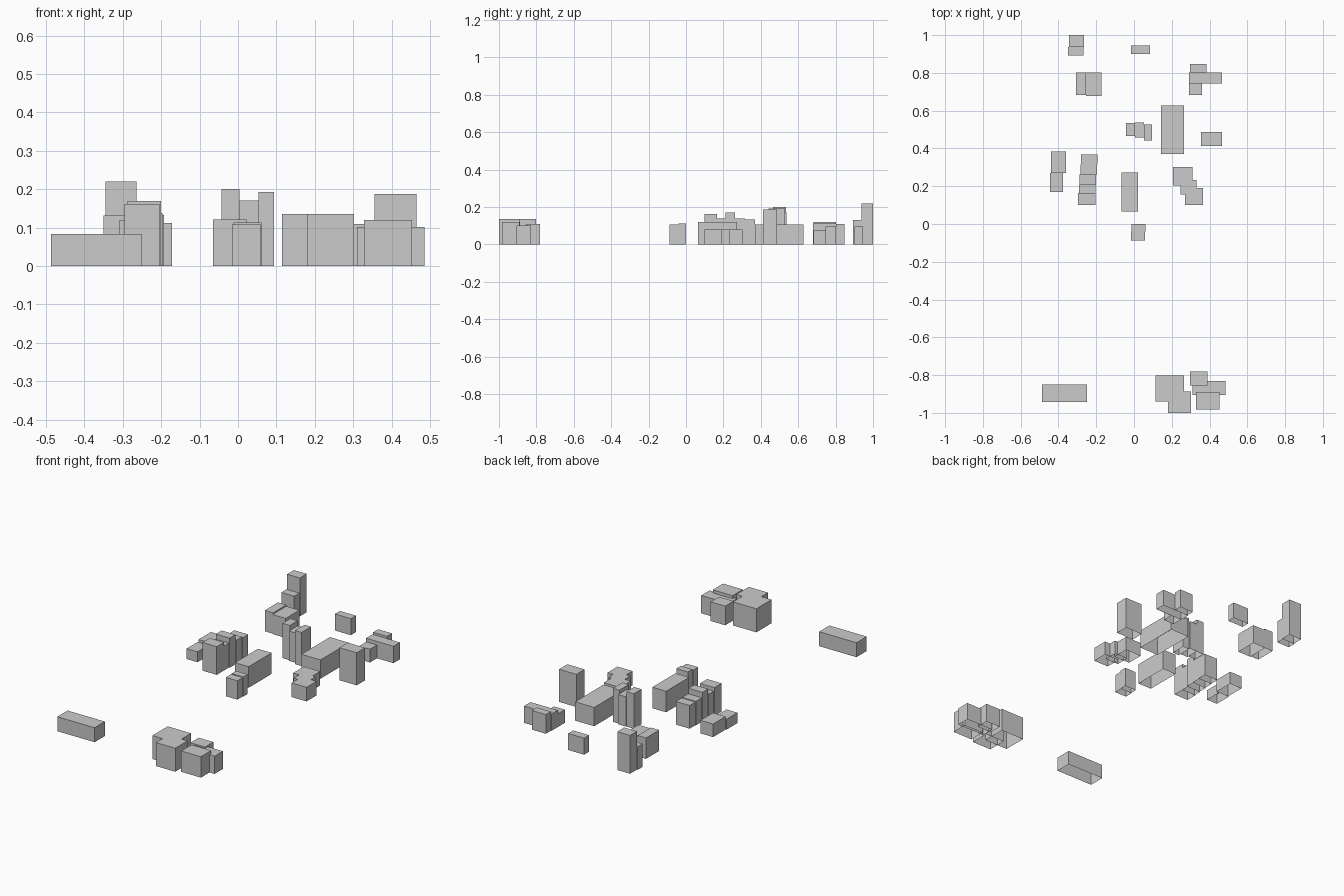
import bpy, bmesh
from mathutils import Matrix


def cluster(name, *boxes):
    """One object per building each: (x0, x1, y0, y1, height), walls and flat roof, no floor."""
    for i, (x0, x1, y0, y1, h) in enumerate(boxes):
        bm = bmesh.new()
        bmesh.ops.create_cube(bm, size=1)
        bmesh.ops.scale(bm, vec=(x1 - x0, y1 - y0, h), verts=bm.verts)
        bmesh.ops.translate(bm, vec=((x0 + x1) / 2, (y0 + y1) / 2, h / 2), verts=bm.verts)
        bm.normal_update()
        floor = [f for f in bm.faces if f.normal.z < -0.5]
        bmesh.ops.delete(bm, geom=floor, context='FACES_ONLY')
        label = name if len(boxes) == 1 else f"{name}_{i + 1}"
        me = bpy.data.meshes.new(label)
        bm.to_mesh(me)
        bm.free()
        bpy.context.collection.objects.link(bpy.data.objects.new(label, me))


# Far back: tower with lower annex, and a small shed
cluster("back_tower",
        (-0.345, -0.264, 0.938, 1.0, 0.22),
        (-0.35, -0.268, 0.892, 0.938, 0.132))
cluster("back_shed", (-0.015, 0.086, 0.90, 0.945, 0.095))

# Back left pair
cluster("back_left_house",
        (-0.308, -0.255, 0.683, 0.802, 0.12),
        (-0.255, -0.172, 0.678, 0.803, 0.112))

# Back right group of three
cluster("back_right_house",
        (0.296, 0.383, 0.803, 0.848, 0.11),
        (0.292, 0.465, 0.745, 0.803, 0.097),
        (0.292, 0.36, 0.682, 0.745, 0.076))

# Three slim towers in the middle
cluster("middle_tower",
        (-0.043, 0.004, 0.465, 0.535, 0.20),
        (0.004, 0.053, 0.457, 0.537, 0.171),
        (0.053, 0.094, 0.442, 0.528, 0.193))

# Long halls and a single block
cluster("right_hall", (0.143, 0.264, 0.37, 0.628, 0.108))
cluster("right_block", (0.355, 0.465, 0.412, 0.487, 0.187))
cluster("centre_hall", (-0.065, 0.022, 0.065, 0.273, 0.121))

# Stepped low houses, overlapping diagonally
cluster("stepped_house",
        (0.207, 0.31, 0.205, 0.302, 0.081),
        (0.245, 0.33, 0.155, 0.232, 0.081),
        (0.27, 0.365, 0.10, 0.19, 0.081))

# Low left houses
cluster("left_house",
        (-0.44, -0.36, 0.27, 0.383, 0.075),
        (-0.445, -0.376, 0.17, 0.27, 0.06))

# Terrace row
cluster("terrace",
        (-0.296, -0.205, 0.10, 0.165, 0.162),
        (-0.291, -0.205, 0.165, 0.21, 0.14),
        (-0.288, -0.20, 0.21, 0.263, 0.17),
        (-0.284, -0.197, 0.263, 0.316, 0.138),
        (-0.281, -0.193, 0.316, 0.368, 0.133))

# Small centre house
cluster("centre_house",
        (-0.016, 0.058, -0.088, -0.04, 0.108),
        (-0.012, 0.061, -0.04, 0.0, 0.113))

# Front row
cluster("front_left_hall", (-0.487, -0.25, -0.943, -0.85, 0.083))
cluster("front_block",
        (0.115, 0.264, -0.94, -0.802, 0.135),
        (0.18, 0.302, -1.0, -0.888, 0.135))
cluster("front_right_house",
        (0.297, 0.39, -0.855, -0.78, 0.11),
        (0.31, 0.485, -0.905, -0.83, 0.102),
        (0.328, 0.453, -0.983, -0.89, 0.12))
